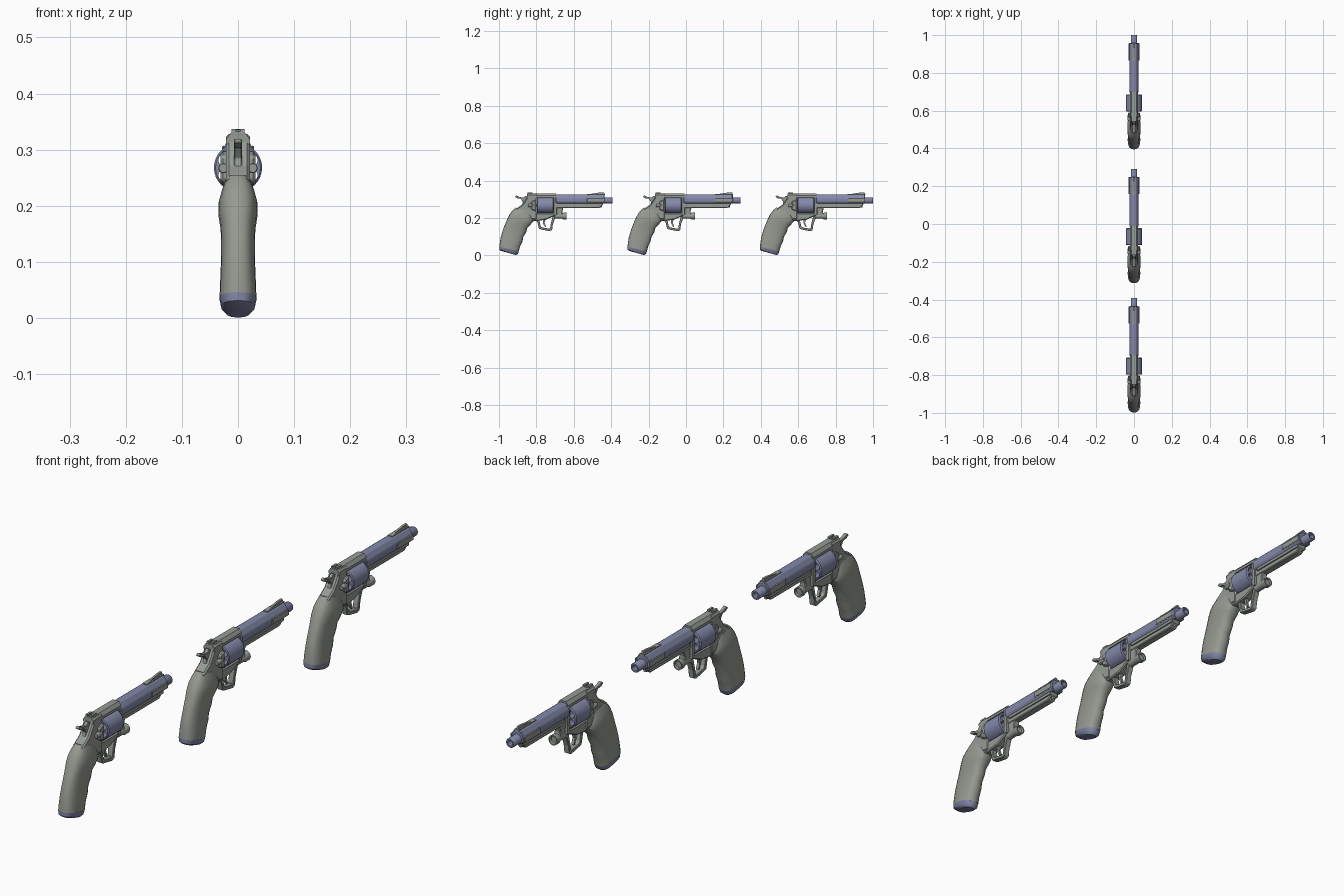
import bpy, bmesh, math
from mathutils import Vector

def material(name, c):
    m = bpy.data.materials.new(name)
    m.diffuse_color = (*c, 1)
    return m

STEEL = material("grey_steel", (0.30, 0.33, 0.30))
BLUE = material("blued_steel", (0.23, 0.25, 0.40))
GRIP = material("grip_rubber", (0.30, 0.32, 0.28))
parts = []

def finish(name, bm, mat, bevel=0, smooth=None):
    bmesh.ops.recalc_face_normals(bm, faces=bm.faces)
    me = bpy.data.meshes.new(name)
    bm.to_mesh(me)
    bm.free()
    ob = bpy.data.objects.new(name, me)
    bpy.context.collection.objects.link(ob)
    me.materials.append(mat)
    if bevel:
        b = ob.modifiers.new("bevel", 'BEVEL')
        b.width, b.segments = bevel, 1
        b.limit_method = 'ANGLE'
    if smooth:
        bpy.context.view_layer.objects.active = ob
        ob.select_set(True)
        bpy.ops.object.shade_smooth_by_angle(angle=math.radians(smooth))
        ob.select_set(False)
    parts.append(ob)
    return ob

def prism(name, pts, a, b, mat, axis='x', bevel=0):
    """Side profile (y,z) extruded over x, or section (x,z) extruded over y."""
    bm = bmesh.new()
    def put(p, t):
        return bm.verts.new((t, p[0], p[1]) if axis == 'x' else (p[0], t, p[1]))
    f = bm.faces.new([put(p, a) for p in pts])
    ext = bmesh.ops.extrude_face_region(bm, geom=[f])
    vs = [v for v in ext['geom'] if isinstance(v, bmesh.types.BMVert)]
    d = (b - a, 0, 0) if axis == 'x' else (0, b - a, 0)
    bmesh.ops.translate(bm, verts=vs, vec=d)
    return finish(name, bm, mat, bevel)

def box(y0, y1, z0, z1):
    return [(y0, z0), (y1, z0), (y1, z1), (y0, z1)]

def lathe(name, prof, z, mat, n=24, x=0, closed=False):
    """Turn (radius, y) points about an axis parallel to y."""
    bm = bmesh.new()
    rings = [[bm.verts.new((x + r * math.cos(2 * math.pi * i / n), y,
                            z + r * math.sin(2 * math.pi * i / n)))
              for i in range(n)] for r, y in prof]
    pairs = list(zip(rings, rings[1:]))
    if closed:
        pairs.append((rings[-1], rings[0]))
    else:
        bm.faces.new(rings[0])
        bm.faces.new(rings[-1])
    for p, q in pairs:
        for i in range(n):
            j = (i + 1) % n
            bm.faces.new((p[i], p[j], q[j], q[i]))
    return finish(name, bm, mat, smooth=35)

def loft(name, sections, mat, n=20):
    """Rounded sections between back and front points with a half width."""
    bm = bmesh.new()
    rings = []
    for by, bz, fy, fz, w in sections:
        b, f = Vector((0, by, bz)), Vector((0, fy, fz))
        ring = []
        for i in range(n):
            a = 2 * math.pi * i / n
            c, s = math.cos(a), math.sin(a)
            p = (b + f) / 2 + (f - b) / 2 * math.copysign(abs(c) ** 0.8, c)
            p.x = w * math.copysign(abs(s) ** 0.75, s)
            ring.append(bm.verts.new(p))
        rings.append(ring)
    for p, q in zip(rings, rings[1:]):
        for i in range(n):
            j = (i + 1) % n
            bm.faces.new((p[i], p[j], q[j], q[i]))
    bm.faces.new(rings[0])
    bm.faces.new(rings[-1])
    return finish(name, bm, mat, smooth=40)

# Grip with finger grooves, and its butt cap
loft("grip", [
    (0.002, 0.045, 0.106, 0.022, 0.033), (0.005, 0.07, 0.113, 0.048, 0.032),
    (0.009, 0.095, 0.126, 0.075, 0.031), (0.016, 0.12, 0.130, 0.098, 0.030),
    (0.024, 0.145, 0.146, 0.124, 0.030), (0.035, 0.172, 0.151, 0.145, 0.031),
    (0.047, 0.200, 0.170, 0.166, 0.035), (0.058, 0.221, 0.185, 0.184, 0.035),
    (0.074, 0.242, 0.180, 0.205, 0.029), (0.09, 0.255, 0.165, 0.235, 0.022)], GRIP)
loft("grip_butt_cap", [(0.010, 0.024, 0.092, 0.001, 0.022), (0.002, 0.031, 0.102, 0.008, 0.030),
                       (0.002, 0.046, 0.106, 0.023, 0.0335)], BLUE)

# Frame around the cylinder window
prism("frame_rear", [(0.085, 0.245), (0.125, 0.272), (0.147, 0.305), (0.155, 0.328), (0.202, 0.328),
                     (0.202, 0.190), (0.150, 0.195)], -0.021, 0.021, STEEL, bevel=0.005)
prism("frame_lower", [(0.15, 0.186), (0.20, 0.184), (0.25, 0.19), (0.306, 0.215), (0.306, 0.225),
                      (0.15, 0.225)], -0.018, 0.018, STEEL, bevel=0.004)
prism("top_strap", [(-0.021, 0.310), (0.021, 0.310), (0.021, 0.319), (0.012, 0.331), (-0.012, 0.331),
                    (-0.021, 0.319)], 0.15, 0.306, STEEL, 'y')
prism("frame_front", box(0.294, 0.308, 0.215, 0.32), -0.02, 0.02, STEEL)
for s, side in ((-1, "left"), (1, "right")):
    # Recoil shields and latch buttons
    prism("recoil_shield_" + side, [(0.172, 0.245), (0.198, 0.235), (0.198, 0.298), (0.172, 0.288)],
          s * 0.015, s * 0.031, STEEL, bevel=0.004)
    lathe("latch_button_" + side, [(0.008, 0.155), (0.009, 0.158), (0.009, 0.185)], 0.267,
          STEEL, 10, x=s * 0.026)

# Cylinder with six bored chambers
drum = lathe("cylinder", [(0.040, 0.203), (0.043, 0.206), (0.043, 0.289), (0.039, 0.293)], 0.268, BLUE, 30)
bm = bmesh.new()
for k in range(6):
    a = math.radians(60 * k + 30)
    v = bmesh.ops.create_cone(bm, segments=14, radius1=0.0115, radius2=0.0115, depth=0.2, cap_ends=True)['verts']
    for q in v:
        q.co = (q.co.x + 0.027 * math.cos(a), 0.248 - q.co.z, q.co.y + 0.268 + 0.027 * math.sin(a))
cutter = finish("chamber_cutter", bm, STEEL)
cutter.hide_render = True
parts.remove(cutter)
cut = drum.modifiers.new("chambers", 'BOOLEAN')
cut.object, cut.solver = cutter, 'EXACT'
lathe("cylinder_pin", [(0.006, 0.198), (0.006, 0.30)], 0.268, STEEL, 10)

# Barrel, muzzle tube and full-length lug
prism("barrel", [(-0.018, 0.277), (0.018, 0.277), (0.025, 0.287), (0.025, 0.306), (0.012, 0.325),
                 (-0.012, 0.325), (-0.025, 0.306), (-0.025, 0.287)], 0.302, 0.565, BLUE, 'y', 0.003)
lathe("muzzle", [(0.010, 0.52), (0.017, 0.52), (0.017, 0.604), (0.015, 0.607), (0.010, 0.607)],
      0.293, BLUE, 20, closed=True)
lathe("bore_plug", [(0.010, 0.53), (0.010, 0.55)], 0.293, STEEL, 20)
prism("barrel_lug", [(0.300, 0.252), (0.535, 0.252), (0.555, 0.270), (0.555, 0.285), (0.300, 0.285)],
      -0.014, 0.014, STEEL, bevel=0.003)
lathe("ejector_rod", [(0.007, 0.30), (0.007, 0.545), (0.005, 0.55)], 0.262, STEEL, 10)
for s, side in ((-1, "left"), (1, "right")):
    prism("lug_rail_" + side, box(0.32, 0.55, 0.268, 0.278), s * 0.013, s * 0.019, STEEL)
    prism("muzzle_plate_" + side, [(0.472, 0.284), (0.565, 0.284), (0.565, 0.307), (0.472, 0.307)],
          s * 0.024, s * 0.0285, STEEL, bevel=0.002)

# Sights
prism("front_sight_base", box(0.47, 0.567, 0.322, 0.328), -0.009, 0.009, STEEL)
prism("front_sight", [(0.475, 0.326), (0.565, 0.326), (0.562, 0.337), (0.54, 0.336)], -0.004, 0.004, STEEL)
prism("rear_sight", [(-0.012, 0.326), (0.012, 0.326), (0.012, 0.337), (0.004, 0.337), (0.004, 0.332),
                     (-0.004, 0.332), (-0.004, 0.337), (-0.012, 0.337)], 0.152, 0.178, STEEL, 'y')

# Hammer
prism("hammer", [(0.085, 0.313), (0.098, 0.304), (0.115, 0.303), (0.128, 0.285), (0.120, 0.258), (0.16, 0.258),
                 (0.16, 0.308), (0.142, 0.318), (0.132, 0.308), (0.110, 0.312), (0.092, 0.320)],
      -0.007, 0.007, STEEL, bevel=0.0015)

# Trigger guard ring and trigger
prism("trigger_guard", [(0.185, 0.192), (0.205, 0.180), (0.214, 0.142), (0.225, 0.138), (0.272, 0.129),
                        (0.284, 0.135), (0.288, 0.165), (0.306, 0.215), (0.288, 0.212), (0.277, 0.168),
                        (0.273, 0.142), (0.230, 0.149), (0.223, 0.155), (0.216, 0.188)],
      -0.011, 0.011, STEEL, bevel=0.002)
prism("trigger", [(0.234, 0.195), (0.250, 0.195), (0.244, 0.175), (0.252, 0.153), (0.246, 0.151), (0.236, 0.170)],
      -0.005, 0.005, STEEL)

# Small under-barrel light with its bracket
prism("light_bracket", [(0.308, 0.212), (0.345, 0.212), (0.338, 0.232), (0.345, 0.258), (0.306, 0.258)],
      -0.012, 0.012, STEEL, bevel=0.003)
lathe("light_body", [(0.011, 0.292), (0.014, 0.296), (0.014, 0.335), (0.018, 0.345), (0.018, 0.362), (0.014, 0.362),
                     (0.012, 0.355)], 0.210, STEEL, 18)

# Bake modifiers, then set out three copies in a row
dg = bpy.context.evaluated_depsgraph_get()
baked = [bpy.data.meshes.new_from_object(p.evaluated_get(dg)) for p in parts]
for p, me in zip(parts, baked):
    p.modifiers.clear()
    p.data = me
bpy.data.objects.remove(cutter)
for y in (-0.315, 0.393):
    for p in parts:
        c = p.copy()
        c.location.y = y
        bpy.context.collection.objects.link(c)
for p in parts:
    p.location.y = -1.0
